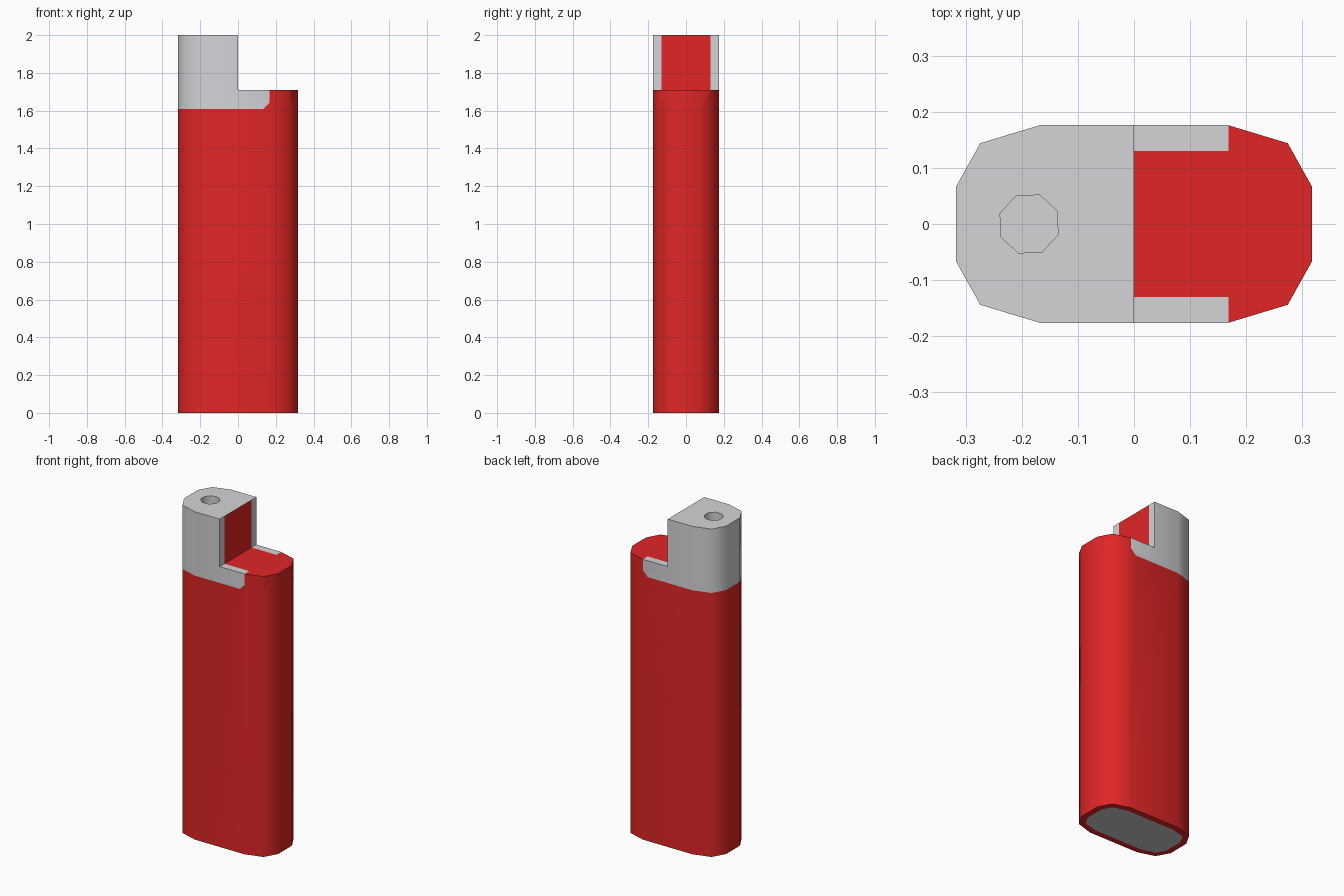
import bpy, bmesh, math

if "Cube" in bpy.data.objects:
    bpy.data.objects.remove(bpy.data.objects["Cube"])

STEP_Z, COLLAR_Z, STRIP_Y, STRIP_X = 1.71, 1.61, 0.13, 0.168
CORNER = 0.135 - COLLAR_Z          # chamfer line of the collar corner: x - z


def material(name, rgb):
    m = bpy.data.materials.new(name)
    m.diffuse_color = (*rgb, 1)
    m.use_nodes = True
    m.node_tree.nodes["Principled BSDF"].inputs["Base Color"].default_value = m.diffuse_color
    return m


grey = material("metal grey", (0.66, 0.66, 0.69))
red = material("red plastic", (0.75, 0.019, 0.019))
base_grey = material("base grey", (0.58, 0.58, 0.58))


def prism(name, outline, z0, z1):
    """Closed vertical prism over an outline."""
    bm = bmesh.new()
    lo = [bm.verts.new((x, y, z0)) for x, y in outline]
    hi = [bm.verts.new((x, y, z1)) for x, y in outline]
    bm.faces.new(lo)
    bm.faces.new(hi)
    n = len(outline)
    for i in range(n):
        j = (i + 1) % n
        bm.faces.new((lo[i], lo[j], hi[j], hi[i]))
    bmesh.ops.recalc_face_normals(bm, faces=bm.faces[:])
    me = bpy.data.meshes.new(name)
    bm.to_mesh(me)
    bm.free()
    ob = bpy.data.objects.new(name, me)
    bpy.context.collection.objects.link(ob)
    return ob


# Body: twelve-sided rounded outline, mirrored from one quarter
quarter = [(0.317, 0.067), (0.274, 0.144), (0.168, 0.176)]
half = quarter + [(-x, y) for x, y in reversed(quarter)]
body = prism("lighter_body", half + [(-x, -y) for x, y in half], 0, 2)

# Cutters: the step at the right and the round flame hole in the top
step = prism("step_cutter", [(0, -1), (1, -1), (1, 1), (0, 1)], STEP_Z, 3)
angles = [math.radians(25 + 45 * i) for i in range(8)]
hole = prism("hole_cutter", [(-0.187 + 0.055 * math.cos(a), 0.055 * math.sin(a))
                             for a in angles], 1.85, 2.2)
bpy.context.view_layer.objects.active = body
for cutter in (step, hole):
    cutter.hide_render = True
    mod = body.modifiers.new("cut", 'BOOLEAN')
    mod.operation = 'DIFFERENCE'
    mod.solver = 'EXACT'
    mod.object = cutter
    bpy.ops.object.modifier_apply(modifier=mod.name)
    bpy.data.objects.remove(cutter)

body.data.materials.clear()
for m in (grey, red, base_grey):
    body.data.materials.append(m)

bm = bmesh.new()
bm.from_mesh(body.data)
bm.normal_update()


def is_side(f):
    return abs(f.normal.z) < 0.5


def is_ledge(f):
    return f.normal.z > 0.9 and abs(f.calc_center_median().z - STEP_Z) < 0.01


def is_step_wall(f):
    return f.normal.x > 0.9 and abs(f.calc_center_median().x) < 0.01


def cut(test, co, no):
    """Cut only the faces that pass the test."""
    faces = [f for f in bm.faces if test(f)]
    geom = {e for f in faces for e in [f, *f.edges, *f.verts]}
    bmesh.ops.bisect_plane(bm, geom=list(geom), dist=1e-5, plane_co=co, plane_no=no)
    bm.normal_update()


# Colour borders of the collar and the step
cut(is_side, (0, 0, COLLAR_Z), (0, 0, 1))
cut(lambda f: abs(f.normal.y) > 0.99 and f.calc_center_median().z > COLLAR_Z
    and abs(f.calc_center_median().y) > 0.17, (0.135, 0, COLLAR_Z), (1, 0, -1))
for s in (-1, 1):
    cut(lambda f: is_ledge(f) or is_step_wall(f), (0, s * STRIP_Y, 0), (0, 1, 0))
cut(lambda f: is_ledge(f) and abs(f.calc_center_median().y) > STRIP_Y,
    (STRIP_X, 0, 0), (1, 0, 0))

# Colour by position
for f in bm.faces:
    c = f.calc_center_median()
    if is_step_wall(f):
        metal = abs(c.y) > STRIP_Y
    elif is_ledge(f):
        metal = abs(c.y) > STRIP_Y and c.x < STRIP_X
    elif is_side(f):
        metal = c.z > COLLAR_Z and c.x < STRIP_X and c.x - c.z < CORNER
    else:
        metal = c.z > STEP_Z
    f.material_index = 0 if metal else 1

# Grey plate inset in the underside
bottom = [f for f in bm.faces if f.normal.z < -0.9 and f.calc_center_median().z < 0.01]
bmesh.ops.inset_region(bm, faces=bottom, thickness=0.037)
for f in bottom:
    f.material_index = 2
bm.to_mesh(body.data)
bm.free()

bpy.ops.object.select_all(action='DESELECT')
body.select_set(True)
bpy.context.view_layer.objects.active = body
bpy.ops.object.shade_smooth_by_angle(angle=math.radians(50))
